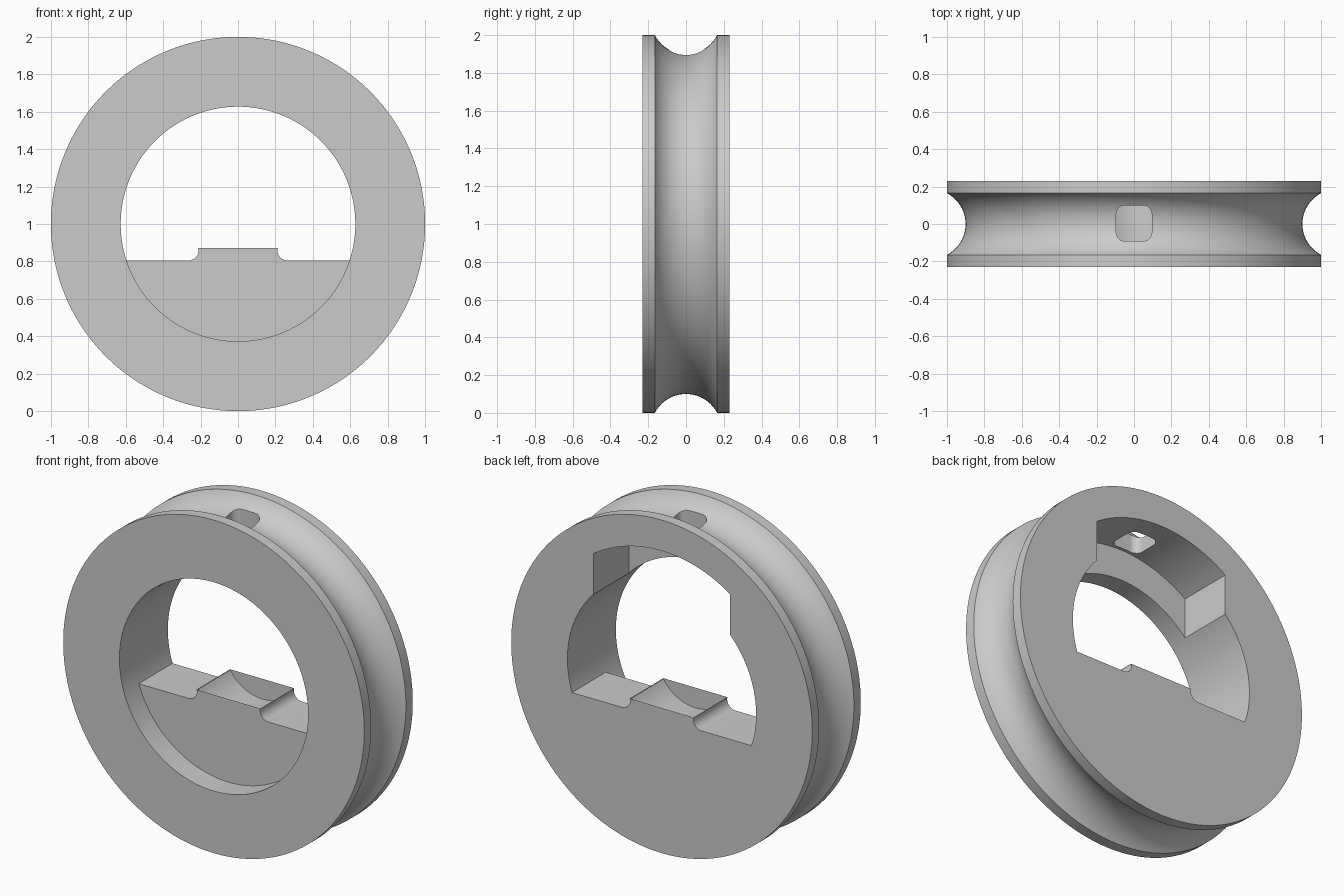
import bpy, bmesh, math
from mathutils import Vector, Matrix

if "Cube" in bpy.data.objects:
    bpy.data.objects.remove(bpy.data.objects["Cube"])

AXIS_Z = 1.0      # height of the wheel axis
HALF = 0.23       # half thickness of the wheel
BORE = 0.627      # bore radius

grey = bpy.data.materials.new("plain grey")
grey.use_nodes = True
colour = (0.6, 0.6, 0.6, 1)
grey.diffuse_color = colour
grey.node_tree.nodes["Principled BSDF"].inputs["Base Color"].default_value = colour


def arc(cx, cz, r, start, end, n):
    """Points on an arc, angles in degrees."""
    angles = [math.radians(start + (end - start) * i / n) for i in range(n + 1)]
    return [(cx + r * math.cos(a), cz + r * math.sin(a)) for a in angles]


def finish(bm, name):
    bmesh.ops.recalc_face_normals(bm, faces=bm.faces[:])
    mesh = bpy.data.meshes.new(name)
    bm.to_mesh(mesh)
    bm.free()
    mesh.materials.append(grey)
    obj = bpy.data.objects.new(name, mesh)
    bpy.context.collection.objects.link(obj)
    return obj


def extrude(name, points, offset):
    """Extrude a closed outline of 3D points along an offset."""
    bm = bmesh.new()
    face = bm.faces.new([bm.verts.new(p) for p in points])
    new = bmesh.ops.extrude_face_region(bm, geom=[face], use_keep_orig=True)["geom"]
    verts = [g for g in new if isinstance(g, bmesh.types.BMVert)]
    bmesh.ops.translate(bm, verts=verts, vec=Vector(offset))
    return finish(bm, name)


def combine(target, other, operation):
    mod = target.modifiers.new(other.name, 'BOOLEAN')
    mod.operation, mod.solver, mod.object = operation, 'EXACT', other
    bpy.context.view_layer.objects.active = target
    bpy.ops.object.modifier_apply(modifier=mod.name)
    bpy.data.objects.remove(other)


# Wheel: ring section with a round groove, turned about the y axis
groove_half, groove_depth = 0.165, 0.1
groove_r = (groove_half ** 2 + groove_depth ** 2) / (2 * groove_depth)
span = math.degrees(math.asin(groove_half / groove_r))
groove = arc(1 - groove_depth + groove_r, 0, groove_r, 180 + span, 180 - span, 20)
section = [(BORE, -HALF), (1, -HALF)] + groove + [(1, HALF), (BORE, HALF)]
bm = bmesh.new()
ring = [bm.verts.new((r, y, 0)) for r, y in section]
edges = [bm.edges.new((ring[i - 1], ring[i])) for i in range(len(ring))]
bmesh.ops.spin(bm, geom=ring + edges, cent=(0, 0, 0), axis=(0, 1, 0),
               angle=math.tau, steps=160, use_merge=True)
bmesh.ops.remove_doubles(bm, verts=bm.verts[:], dist=1e-5)
bmesh.ops.translate(bm, verts=bm.verts[:], vec=(0, 0, AXIS_Z))
wheel = finish(bm, "grooved_wheel")

# Web filling the lower bore, with a round cradle between two filleted lips
top, edge_r = -0.195, 0.66
end = math.degrees(math.asin(top / edge_r))
lip = arc(0.265, top + 0.055, 0.055, 270, 168, 10)
tip = math.degrees(math.atan2(-0.129, 0.214))
cradle = arc(0, 0, 0.25, tip, -180 - tip, 32)
outline = (lip + cradle + [(-x, z) for x, z in reversed(lip)]
           + arc(0, 0, edge_r, 180 - end, 360 + end, 60))
web = extrude("lower_web", [(x, -0.09, z + AXIS_Z) for x, z in outline], (0, HALF + 0.09, 0))
combine(wheel, web, 'UNION')

# Pocket cut into the back, above the bore
pocket_x, pocket_r = 0.455, 0.815
side = math.degrees(math.acos(pocket_x / pocket_r))
outline = [(-pocket_x, 0.2), (pocket_x, 0.2)] + arc(0, 0, pocket_r, side, 180 - side, 40)
pocket = extrude("pocket_cutter", [(x, -0.11, z + AXIS_Z) for x, z in outline], (0, 0.5, 0))
combine(wheel, pocket, 'DIFFERENCE')

# Rounded square hole from the groove down into the pocket
size, corner = 0.095, 0.045
outline = []
for i, (sx, sy) in enumerate([(1, 1), (-1, 1), (-1, -1), (1, -1)]):
    outline += arc(sx * (size - corner), 0.004 + sy * (size - corner), corner,
                   90 * i, 90 * i + 90, 8)
hole = extrude("hole_cutter", [(x, y, AXIS_Z + 0.5) for x, y in outline], (0, 0, 0.7))
combine(wheel, hole, 'DIFFERENCE')

# Smooth the curved surfaces, keep the edges crisp
bpy.ops.object.select_all(action='DESELECT')
wheel.select_set(True)
bpy.context.view_layer.objects.active = wheel
bpy.ops.object.shade_smooth_by_angle(angle=math.radians(25))
